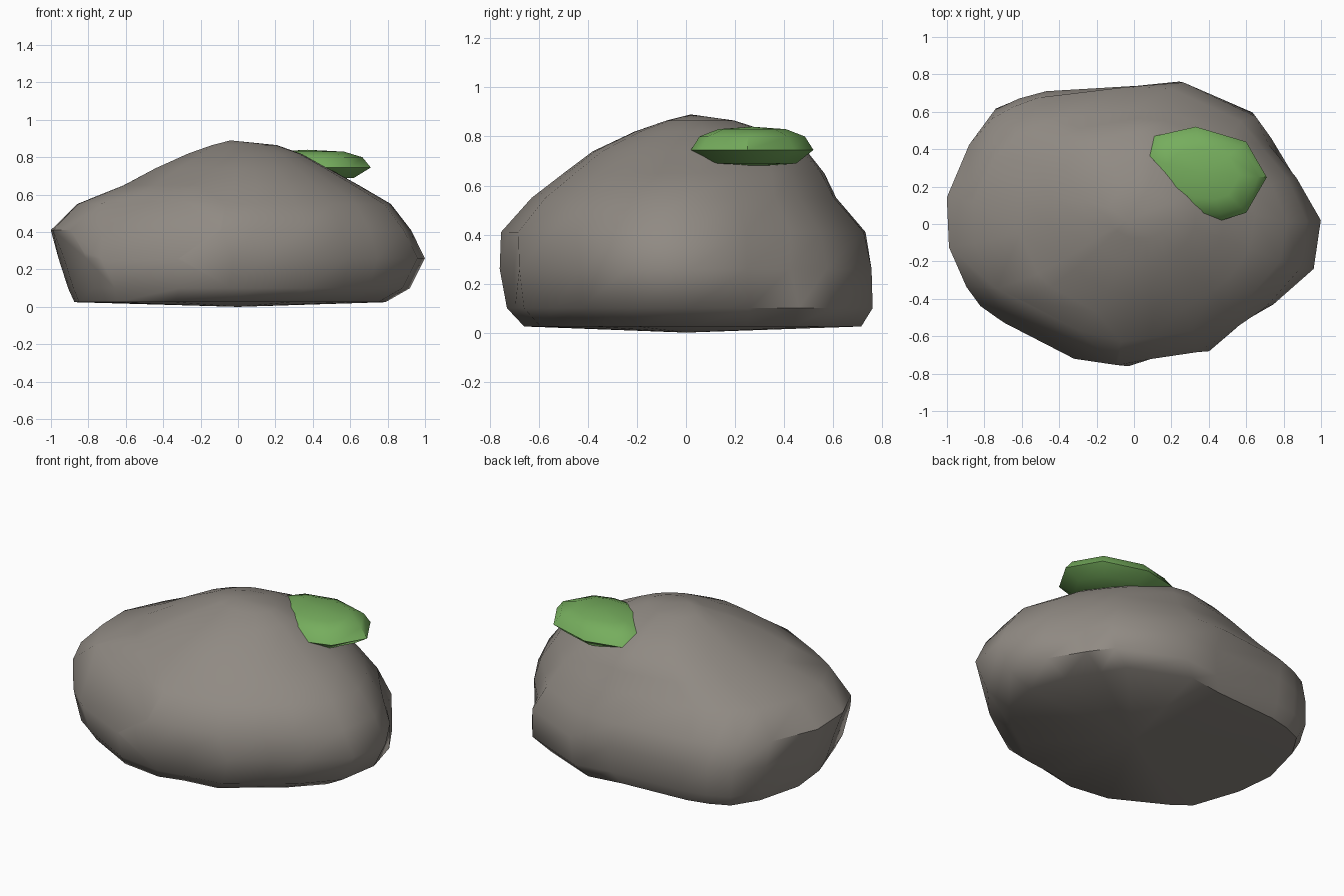
import bpy, bmesh, math
from mathutils import Vector

if "Cube" in bpy.data.objects:
    bpy.data.objects.remove(bpy.data.objects["Cube"])


def material(name, rgb):
    m = bpy.data.materials.new(name)
    m.diffuse_color = (*rgb, 1)
    m.use_nodes = True
    m.node_tree.nodes["Principled BSDF"].inputs["Base Color"].default_value = m.diffuse_color
    return m


def loft(name, rings, bottom, top, mat, angle):
    """Skin closed rings of points, closed by a pole at each end."""
    bm = bmesh.new()
    rows = [[bm.verts.new(p) for p in ring] for ring in rings]
    n = len(rows[0])
    low, high = bm.verts.new(bottom), bm.verts.new(top)
    for i in range(n):
        j = (i + 1) % n
        bm.faces.new((low, rows[0][j], rows[0][i]))
        bm.faces.new((high, rows[-1][i], rows[-1][j]))
        for a, b in zip(rows, rows[1:]):
            bm.faces.new((a[i], a[j], b[j], b[i]))
    bmesh.ops.recalc_face_normals(bm, faces=bm.faces)
    mesh = bpy.data.meshes.new(name)
    bm.to_mesh(mesh)
    bm.free()
    ob = bpy.data.objects.new(name, mesh)
    bpy.context.collection.objects.link(ob)
    mesh.materials.append(mat)
    bpy.ops.object.select_all(action='DESELECT')
    ob.select_set(True)
    bpy.context.view_layer.objects.active = ob
    bpy.ops.object.shade_smooth_by_angle(angle=math.radians(angle))
    return ob


stone = material("warm grey stone", (0.28, 0.255, 0.228))
green = material("moss green", (0.18, 0.42, 0.11))

# Boulder: irregular plan outline, fitted to the extents at each height
outline = [(1, .02), (.87, .25), (.72, .43), (.65, .58), (.25, .76), (0, .74),
           (-.5, .71), (-.65, .67), (-.78, .61), (-.9, .45), (-1, .15),
           (-.97, -.12), (-.85, -.44), (-.73, -.53), (-.35, -.72), (-.05, -.76),
           (.13, -.70), (.39, -.68), (.58, -.52), (.74, -.43), (.96, -.24)]
# height, x min, x max, y min, y max, roundness (negative squares the
# corners), swelling of the back right corner
levels = [(.025, -.87, .78, -.66, .69, -.3, .07),
          (.10, -.90, .91, -.73, .73, -.5, .07),
          (.26, -.96, 1.0, -.76, .76, 0, -.01),
          (.41, -1.01, .93, -.755, .745, .5, -.03),
          (.55, -.87, .82, -.63, .62, .65, -.02),
          (.65, -.62, .65, -.50, .57, .75, -.03),
          (.74, -.45, .49, -.38, .50, .85, -.09),
          (.82, -.27, .34, -.21, .34, .9, -.14),
          (.865, -.14, .21, -.08, .20, 1, -.1)]
corner = Vector((1, 1)).normalized()
rings = []
for z, x0, x1, y0, y1, rnd, swell in levels:
    ring = []
    for px, py in outline:
        p = Vector((px, py / .76))
        p = p.lerp(p.normalized(), abs(rnd) if p.length < 1 else rnd)
        p *= 1 + swell * max(0, p.normalized().dot(corner)) ** 6
        ring.append(((x0 + x1) / 2 + p.x * (x1 - x0) / 2,
                     (y0 + y1) / 2 + p.y * (y1 - y0) / 2, z))
    rings.append(ring)
boulder = loft("boulder", rings, (0, 0, 0), (-.04, .02, .89), stone, 50)

# Broken flat facet, leaning back, on the front left corner
bm = bmesh.new()
bm.from_mesh(boulder.data)
cut = bmesh.ops.bisect_plane(bm, geom=bm.verts[:] + bm.edges[:] + bm.faces[:],
                             plane_co=(-.86, -.45, .23), plane_no=(-.42, -.80, .42),
                             clear_outer=True)
rim = [e for e in cut["geom_cut"] if isinstance(e, bmesh.types.BMEdge)]
for f in bmesh.ops.holes_fill(bm, edges=rim)["faces"]:
    f.smooth = True
bmesh.ops.recalc_face_normals(bm, faces=bm.faces)
bm.to_mesh(boulder.data)
bm.free()

# Moss cushion: flattened lens lying on the back right shoulder
rim = [(.71, .25), (.60, .44), (.33, .52), (.11, .47), (.02, .36),
       (.10, .14), (.28, .03), (.47, .02), (.60, .06)]
centre = Vector((.39, .27))
layers = [(.69, .72), (.745, 1), (.80, .86), (.83, .55)]
rings = [[(*centre.lerp(Vector(p), s), z) for p in rim] for z, s in layers]
loft("moss_patch", rings, (.39, .27, .675), (.37, .27, .84), green, 40)
